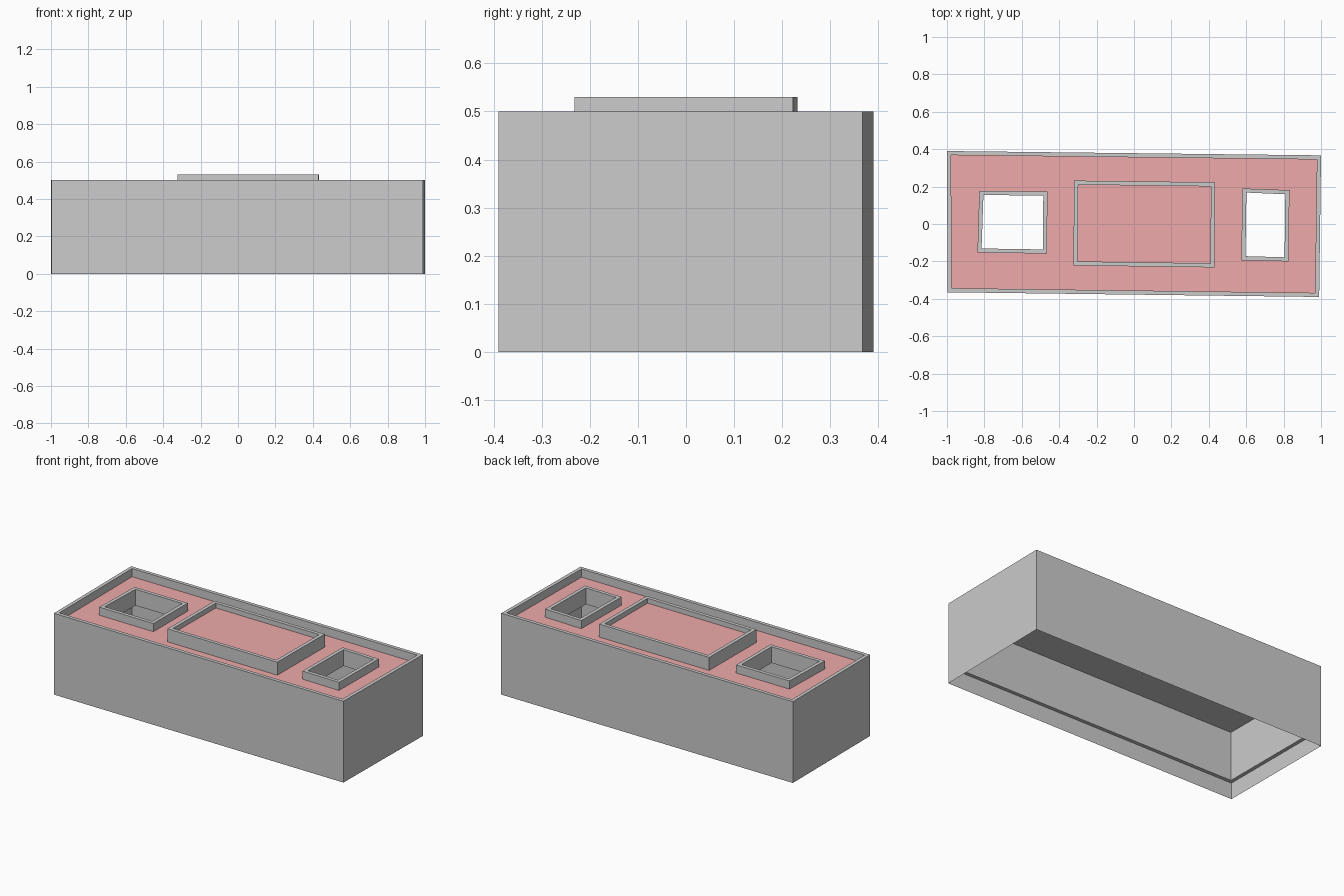
import bpy, bmesh

if "Cube" in bpy.data.objects:
    bpy.data.objects.remove(bpy.data.objects["Cube"])

T = 0.022  # wall thickness
ROOF, SLAB, TOP = 0.45, 0.40, 0.50

pink = bpy.data.materials.new("roof_pink")
pink.diffuse_color = (0.86, 0.40, 0.40, 1)
pink.use_nodes = True
pink.node_tree.nodes["Principled BSDF"].inputs["Base Color"].default_value = pink.diffuse_color

# Corner outlines seen from above: back left, back right, front right, front left
BUILDING = [(-1, 0.39), (1, 0.367), (0.99, -0.39), (-0.997, -0.365)]
PENTHOUSE = [(-0.32, 0.232), (0.434, 0.223), (0.43, -0.232), (-0.324, -0.222)]
LEFT_SHAFT = [(-0.827, 0.177), (-0.463, 0.174), (-0.465, -0.158), (-0.837, -0.153)]
RIGHT_SHAFT = [(0.579, 0.19), (0.831, 0.181), (0.827, -0.2), (0.574, -0.194)]


def inset(loop):
    signs = [(1, -1), (-1, -1), (-1, 1), (1, 1)]
    return [(x + sx * T, y + sy * T) for (x, y), (sx, sy) in zip(loop, signs)]


def finish(name, bm, top_pink=False):
    bmesh.ops.recalc_face_normals(bm, faces=bm.faces[:])
    me = bpy.data.meshes.new(name)
    ob = bpy.data.objects.new(name, me)
    bpy.context.collection.objects.link(ob)
    if top_pink:
        me.materials.append(None)
        me.materials.append(pink)
        bm.normal_update()
        for f in bm.faces:
            f.material_index = int(f.normal.z > 0.9)
    bm.to_mesh(me)
    bm.free()
    return ob


def wall_ring(name, outline, base, inner_base, top):
    """Outer wall, coping, inner wall and the ledge below the inner wall."""
    inner = inset(outline)
    bm = bmesh.new()
    loops = [[bm.verts.new((x, y, z)) for x, y in pts] for pts, z in
             [(outline, base), (outline, top), (inner, top), (inner, inner_base)]]
    if inner_base > base:
        loops.append([bm.verts.new((x, y, inner_base)) for x, y in outline])
    else:
        loops.append(loops[0])
    for a, b in zip(loops, loops[1:]):
        for i in range(4):
            j = (i + 1) % 4
            bm.faces.new((a[i], a[j], b[j], b[i]))
    return finish(name, bm)


def slab(name, outline, holes, z0, z1):
    """Flat deck with openings, pink on top."""
    bm = bmesh.new()
    edges = []
    for loop in [outline] + holes:
        vs = [bm.verts.new((x, y, z1)) for x, y in loop]
        edges += [bm.edges.new((vs[i], vs[(i + 1) % 4])) for i in range(4)]
    bmesh.ops.triangle_fill(bm, edges=edges, use_beauty=True, normal=(0, 0, 1))
    old = bm.faces[:]
    ext = bmesh.ops.extrude_face_region(bm, geom=old, use_keep_orig=True)
    for v in [g for g in ext["geom"] if isinstance(g, bmesh.types.BMVert)]:
        v.co.z = z0
    return finish(name, bm, top_pink=True)


# Outer walls with parapet; the lining stops above the ground
wall_ring("outer_walls", BUILDING, 0, 0.10, TOP)

# Main roof with two open light shafts
slab("main_roof", inset(BUILDING), [LEFT_SHAFT, RIGHT_SHAFT], SLAB, ROOF)
wall_ring("left_shaft_curb", LEFT_SHAFT, SLAB, SLAB, TOP)
wall_ring("right_shaft_curb", RIGHT_SHAFT, SLAB, SLAB, TOP)

# Raised centre section with its own roof
wall_ring("penthouse_walls", PENTHOUSE, ROOF, ROOF, 0.53)
slab("penthouse_roof", inset(PENTHOUSE), [], ROOF, 0.50)
